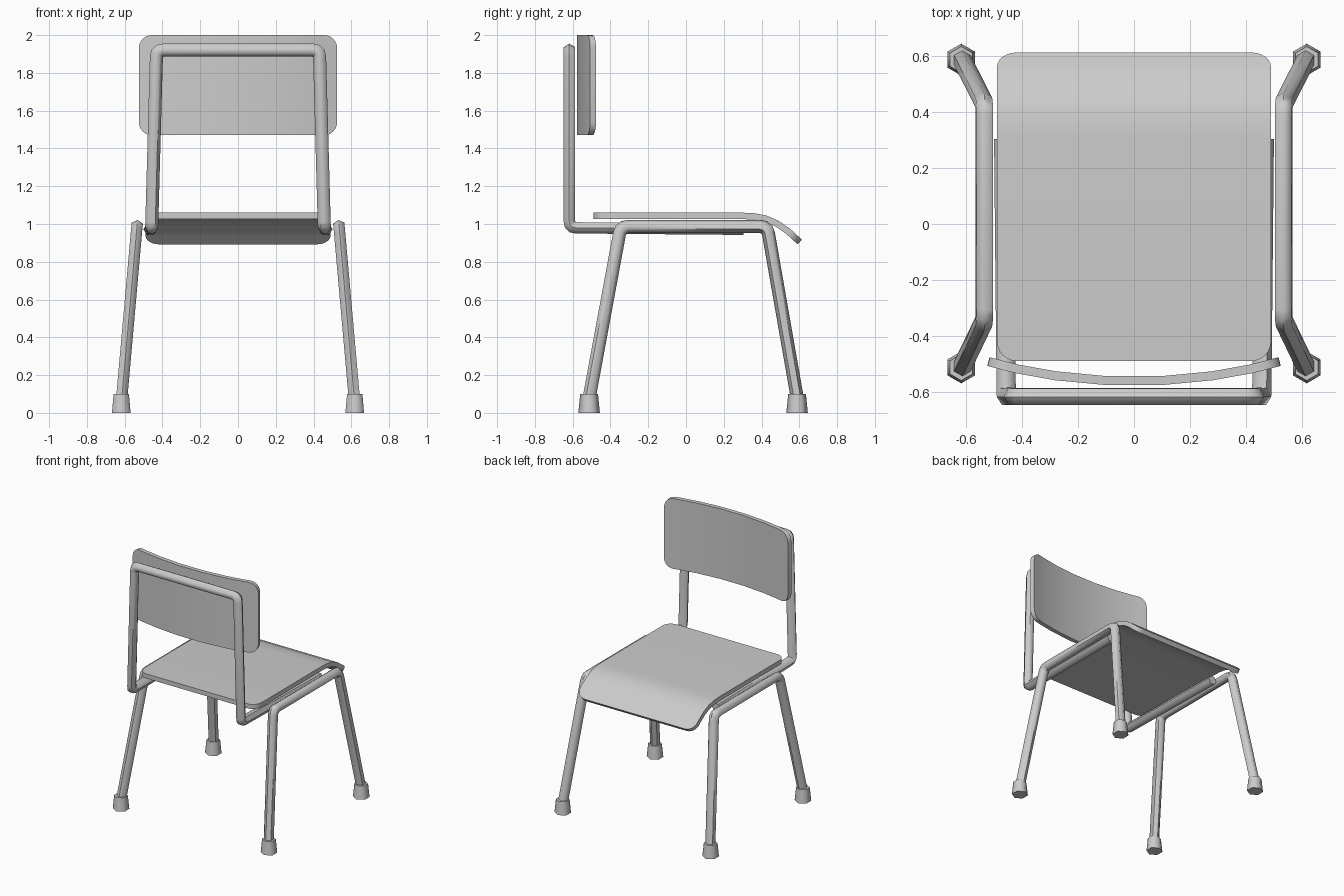
import bpy, bmesh, math
from mathutils import Vector

if "Cube" in bpy.data.objects:
    bpy.data.objects.remove(bpy.data.objects["Cube"])


def finish(name, bm, angle, mirror=False):
    bmesh.ops.recalc_face_normals(bm, faces=bm.faces)
    me = bpy.data.meshes.new(name)
    bm.to_mesh(me)
    bm.free()
    ob = bpy.data.objects.new(name, me)
    bpy.context.collection.objects.link(ob)
    if mirror:
        m = ob.modifiers.new("mirror", 'MIRROR')
        m.use_axis = (True, False, False)
    bpy.ops.object.select_all(action='DESELECT')
    ob.select_set(True)
    bpy.context.view_layer.objects.active = ob
    bpy.ops.object.shade_smooth_by_angle(angle=math.radians(angle))
    return ob


def fillet(pts, d, n=3):
    """Round each inner corner of a path with a small quadratic curve."""
    pts = [Vector(p) for p in pts]
    out = [pts[0]]
    for a, b, c in zip(pts, pts[1:], pts[2:]):
        s = b + (a - b).normalized() * d
        e = b + (c - b).normalized() * d
        for i in range(n + 1):
            t = i / n
            out.append(s * (1 - t) ** 2 + b * 2 * t * (1 - t) + e * t * t)
    return out + [pts[-1]]


def tube(name, pts, ref, r=0.0345, sides=6, mirror=False):
    """Six-sided tube with mitred joints; a ridge starts along ref."""
    bm = bmesh.new()
    dirs = [(b - a).normalized() for a, b in zip(pts, pts[1:])]
    ref = Vector(ref)
    u = (ref - dirs[0] * ref.dot(dirs[0])).normalized()
    v = dirs[0].cross(u)
    ang = [2 * math.pi * i / sides for i in range(sides)]
    co = [pts[0] + (u * math.cos(a) + v * math.sin(a)) * r for a in ang]
    rings = [[bm.verts.new(c) for c in co]]
    for i, d in enumerate(dirs):
        p = pts[i + 1]
        n = d + dirs[i + 1] if i + 1 < len(dirs) else d
        co = [c + d * ((p - c).dot(n) / d.dot(n)) for c in co]
        rings.append([bm.verts.new(c) for c in co])
    for a, b in zip(rings, rings[1:]):
        for i in range(sides):
            j = (i + 1) % sides
            bm.faces.new((a[i], a[j], b[j], b[i]))
    bm.faces.new(rings[0])
    bm.faces.new(rings[-1])
    return finish(name, bm, 60, mirror)


def panel(name, prof, axis, half, thick, corner):
    """Bent sheet: 2D profile swept along axis, with rounded corners."""
    bm = bmesh.new()
    prof = [Vector(p) for p in prof]
    axis = Vector(axis)
    dist = [0]
    for a, b in zip(prof, prof[1:]):
        dist.append(dist[-1] + (b - a).length)
    total = dist[-1]
    segs = [(b - a).normalized() for a, b in zip(prof, prof[1:])]
    tang = [segs[0]] + [(a + b).normalized() for a, b in zip(segs, segs[1:])] + [segs[-1]]
    cuts = [corner * (1 - math.cos(math.pi / 2 * i / 6)) for i in range(7)]
    stations = sorted(cuts + [total - c for c in cuts] +
                      [d for d in dist if corner + .005 < d < total - corner - .005])
    rings = []
    for s in stations:
        k = max(i for i in range(len(segs)) if dist[i] <= s + 1e-6)
        f = (s - dist[k]) / (dist[k + 1] - dist[k])
        p = prof[k].lerp(prof[k + 1], f)
        n = tang[k].lerp(tang[k + 1], f).normalized().cross(axis) * (thick / 2)
        e = max(0, corner - min(s, total - s))
        w = half - corner + math.sqrt(max(0, corner ** 2 - e ** 2))
        rings.append([bm.verts.new(p + axis * (w * a) + n * b)
                      for a, b in ((-1, -1), (1, -1), (1, 1), (-1, 1))])
    for a, b in zip(rings, rings[1:]):
        for i in range(4):
            j = (i + 1) % 4
            bm.faces.new((a[i], a[j], b[j], b[i]))
    bm.faces.new(rings[0])
    bm.faces.new(rings[-1])
    return finish(name, bm, 35)


# Seat with a curled-down edge
seat_profile = [(0, -0.49, 1.043), (0, 0.3, 1.043), (0, 0.36, 1.040), (0, 0.42, 1.029),
                (0, 0.48, 1.003), (0, 0.54, 0.962), (0, 0.602, 0.905)]
panel("seat", seat_profile, (1, 0, 0), 0.49, 0.034, 0.07)

# Curved backrest
back_x = (-0.521, -0.42, -0.28, -0.1, 0.1, 0.28, 0.42, 0.521)
back_y = (-0.492, -0.518, -0.543, -0.560)
back_profile = [(x, back_y[min(i, 7 - i)], 1.735) for i, x in enumerate(back_x)]
panel("backrest", back_profile, (0, 0, 1), 0.265, 0.032, 0.07)

# Leg frames on both sides
legs = [(0.618, -0.518, 0.05), (0.535, -0.345, 0.987), (0.535, 0.43, 0.987), (0.618, 0.594, 0.05)]
tube("side_leg_frame", fillet(legs, 0.04), (0, 1, 0), mirror=True)

# Single bent tube: seat rails, uprights and top bar
half = [(0.466, 0.305, 0.972), (0.457, -0.617, 0.98), (0.431, -0.617, 1.92)]
path = half + [(-x, y, z) for x, y, z in reversed(half)]
tube("back_frame", fillet(path, 0.035), (1, 0, 0))

# Tapered feet
for name, y in (("rear_feet", -0.513), ("front_feet", 0.588)):
    bm = bmesh.new()
    bmesh.ops.create_cone(bm, cap_ends=True, segments=6, radius1=0.057, radius2=0.047, depth=0.1)
    bmesh.ops.translate(bm, verts=bm.verts, vec=(0.618, y, 0.05))
    finish(name, bm, 60, mirror=True)
